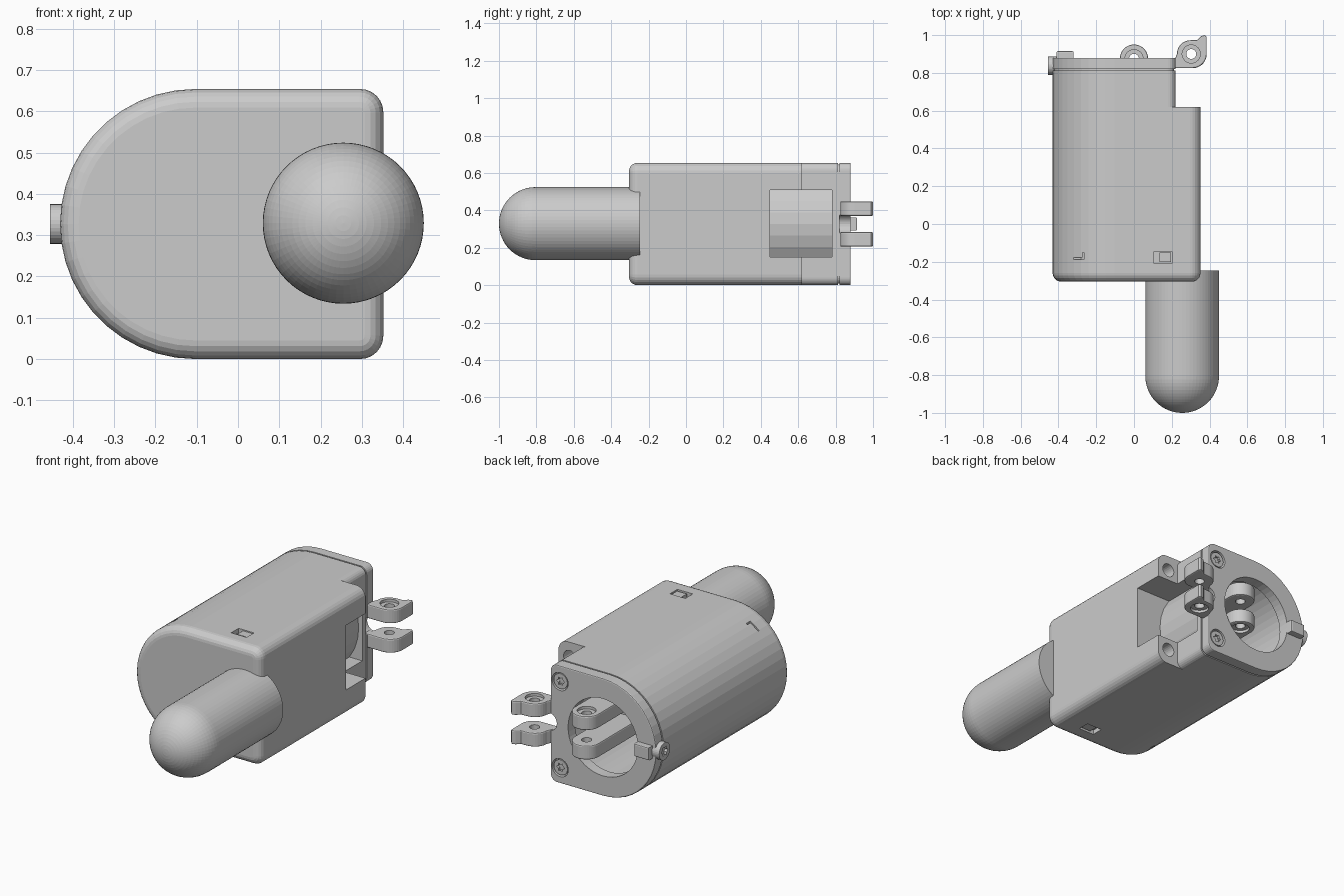
import bpy, bmesh
from math import sin, cos, radians, pi
from mathutils import Vector

cube = bpy.data.objects.get("Cube")
if cube:
    bpy.data.objects.remove(cube)

MID = 0.327      # height of the main axis
BORE_X = -0.104  # centre of the rounded side
RAD = 0.327


def finish(name, bm):
    bmesh.ops.recalc_face_normals(bm, faces=bm.faces)
    mesh = bpy.data.meshes.new(name)
    bm.to_mesh(mesh)
    bm.free()
    ob = bpy.data.objects.new(name, mesh)
    bpy.context.collection.objects.link(ob)
    return ob


def arc(cx, cy, r, a0=0, a1=360, n=32):
    full = a1 - a0 == 360
    return [(cx + r * cos(radians(a0 + (a1 - a0) * i / n)),
             cy + r * sin(radians(a0 + (a1 - a0) * i / n)))
            for i in range(n if full else n + 1)]


def rect(u0, u1, v0, v1):
    return [(u0, v0), (u1, v0), (u1, v1), (u0, v1)]


def prism(name, pts, axis, lo, hi, bevel_lo=0.0, bevel_hi=0.0, seg=5):
    """Extrude a 2D outline along an axis, optionally rounding its end rims."""
    place = {"x": lambda u, v, w: (w, u, v),
             "y": lambda u, v, w: (u, w, v),
             "z": lambda u, v, w: (u, v, w)}[axis]
    bm = bmesh.new()
    a = [bm.verts.new(place(u, v, lo)) for u, v in pts]
    b = [bm.verts.new(place(u, v, hi)) for u, v in pts]
    caps = [(bm.faces.new(a), bevel_lo), (bm.faces.new(b), bevel_hi)]
    for i in range(len(a)):
        j = (i + 1) % len(a)
        bm.faces.new((a[i], a[j], b[j], b[i]))
    bmesh.ops.recalc_face_normals(bm, faces=bm.faces)
    for face, size in caps:
        if size:
            bmesh.ops.bevel(bm, geom=list(face.edges), offset=size,
                            segments=seg, profile=0.5, affect="EDGES")
    return finish(name, bm)


def cut(ob, *cutters):
    """Subtract each cutter, then discard it."""
    for c in cutters:
        c.hide_render = True
        mod = ob.modifiers.new("cut", "BOOLEAN")
        mod.operation, mod.solver, mod.object = "DIFFERENCE", "EXACT", c
        bpy.context.view_layer.objects.active = ob
        bpy.ops.object.modifier_apply(modifier=mod.name)
        bpy.data.objects.remove(c)
    return ob


def d_outline(right, corner, inset=0.0):
    """Half-round outline with two rounded corners on the +x side."""
    r, x = RAD - inset, right - inset
    return (arc(BORE_X, MID, r, 90, 270, 22)
            + arc(x - corner, MID - r + corner, corner, -90, 0, 6)
            + arc(x - corner, MID + r - corner, corner, 0, 90, 6))


def bore(r, lo, hi):
    return prism("cutter", arc(BORE_X, MID, r, n=48), "y", lo, hi)


def side_opening():
    return prism("cutter", rect(0.08, 0.6, 0.15, 0.51), "y", 0.45, 0.78)


# Main housing with front fillet, clip slots, screw holes and side opening
housing = prism("housing", d_outline(0.352, 0.056), "y", -0.305, 0.62, bevel_lo=0.045)
cut(housing, bore(0.3, -0.2, 0.7), side_opening())
for side in (1, -1):
    z_screw = MID + side * 0.243
    z_top = MID + side * RAD
    cut(housing,
        prism("cutter", arc(0.283, z_screw, 0.038, n=24), "y", 0.5, 0.7),
        prism("cutter", rect(0.105, 0.2, -0.21, -0.145), "z", z_top - 0.025, z_top + 0.025))
    clip = prism("slot_clip_" + ("top" if side > 0 else "bottom"),
                 rect(0.135, 0.195, -0.2, -0.15), "z",
                 min(z_top - side * 0.03, z_top - side * 0.004),
                 max(z_top - side * 0.03, z_top - side * 0.004))
    z_low = MID + side * 0.262
    cut(housing,
        prism("cutter", rect(-0.32, -0.265, -0.187, -0.178), "z", z_low - 0.02, z_low + 0.05),
        prism("cutter", rect(-0.273, -0.265, -0.18, -0.15), "z", z_low - 0.02, z_low + 0.05))

# Narrow rear neck and inner tube seen through the opening
neck = prism("neck", d_outline(0.22, 0.04), "y", 0.62, 0.812)
cut(neck, bore(0.3, 0.5, 0.9), side_opening())
tube = prism("inner_tube", arc(BORE_X, MID, 0.302, n=30), "y", -0.22, 0.81)
cut(tube, bore(0.27, -0.18, 0.9))
seal = prism("seal", d_outline(0.22, 0.04, 0.008), "y", 0.81, 0.822)
cut(seal, bore(0.23, 0.7, 0.9))

# Rear plate with round window and edge notch
plate = prism("rear_plate", d_outline(0.22, 0.04), "y", 0.82, 0.88, bevel_hi=0.006, seg=2)
cut(plate, bore(0.215, 0.7, 1),
    prism("cutter", arc(0.23, MID, 0.05, n=24), "y", 0.7, 1))
for side in (1, -1):
    cut(plate, prism("cutter", arc(0.16, MID + side * 0.24, 0.05), "y", 0.85, 0.95))


def screw(name, u, v, r, axis, lo, hi, face):
    """Round screw head with a star socket in the face at the given level."""
    head = prism(name, arc(u, v, r), axis, lo, hi)
    star = [(u + k * r * cos(pi * i / 6), v + k * r * sin(pi * i / 6))
            for i in range(12) for k in [(0.6, 0.38)[i % 2]]]
    return cut(head, prism("cutter", star, axis, face - 0.015, face + 0.015))


for side, label in ((1, "upper"), (-1, "lower")):
    screw(label + "_plate_screw", 0.16, MID + side * 0.24, 0.042, "y", 0.84, 0.876, 0.876)
screw("side_screw", 0.838, MID, 0.048, "x", -0.455, -0.41, -0.455)

# Small latch block on the rear plate
prism("latch_block", rect(-0.41, -0.32, MID - 0.035, MID + 0.035), "y", 0.86, 0.915,
      bevel_hi=0.006, seg=2)

# Hinge lugs beside the plate, and clevis prongs inside the window
lug_outline = ([(0.19, 0.825), (0.31, 0.825)] + arc(0.31, 0.9, 0.075, -80, 0, 8)
               + [(0.385, 0.99), (0.375, 1.0), (0.355, 0.995), (0.335, 0.975)]
               + arc(0.3, 0.9, 0.073, 90, 180, 8) + [(0.215, 0.87), (0.19, 0.87)])
prong_outline = arc(0, 0.875, 0.075, 0, 180, 20) + [(-0.075, 0.5), (0.075, 0.5)]


def eyelet(name, outline, cx, cy, z, side):
    ob = prism(name, outline, "z", z - 0.039, z + 0.039,
               bevel_lo=0.007, bevel_hi=0.007, seg=2)
    outer = z + side * 0.039
    return cut(ob,
               prism("cutter", arc(cx, cy, 0.048), "z", outer - 0.015, outer + 0.015),
               prism("cutter", arc(cx, cy, 0.026, n=24), "z", z - 0.1, z + 0.1))


for side, label in ((1, "upper"), (-1, "lower")):
    z = MID + side * 0.082
    eyelet(label + "_hinge_lug", lug_outline, 0.303, 0.9, z, side)
    eyelet(label + "_clevis_prong", prong_outline, 0, 0.875, z, side)
prism("clevis_bridge", rect(-0.075, 0.075, MID - 0.12, MID + 0.12), "y", 0.44, 0.52)
prism("clevis_rod", arc(0, MID, 0.06), "y", -0.2, 0.46)

# Round-nosed front plunger, turned about its own axis
bm = bmesh.new()
outline = [(0, -0.245)] + [(r, y) for r, y in arc(0, -0.805, 0.195, 0, -90, 16)]
outline.insert(1, (0.195, -0.245))
verts = [bm.verts.new((r, y, 0)) for r, y in outline]
edges = [bm.edges.new(pair) for pair in zip(verts, verts[1:])]
bmesh.ops.spin(bm, geom=verts + edges, cent=(0, 0, 0), axis=(0, 1, 0),
               angle=2 * pi, steps=64)
bmesh.ops.remove_doubles(bm, verts=bm.verts, dist=0.0001)
bmesh.ops.translate(bm, verts=bm.verts, vec=Vector((0.255, 0, 0.329)))
finish("plunger", bm)
